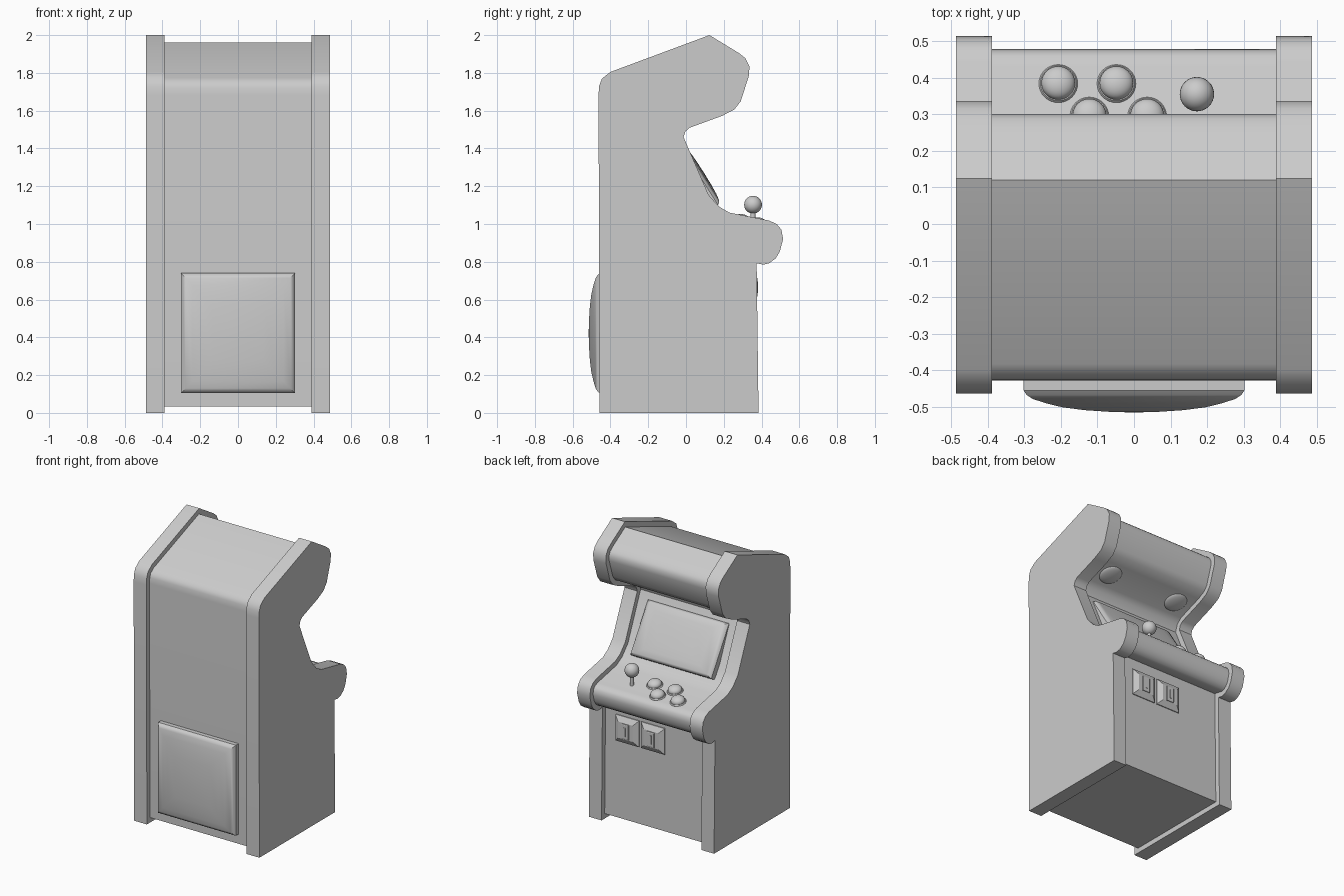
import bpy, bmesh, math
from mathutils import Matrix, Vector

cube = bpy.data.objects.get("Cube")
if cube:
    bpy.data.objects.remove(cube, do_unlink=True)

grey = bpy.data.materials.new("plain grey")
grey.use_nodes = True
COLOUR = (0.6, 0.6, 0.6, 1)
grey.diffuse_color = COLOUR
grey.node_tree.nodes["Principled BSDF"].inputs["Base Color"].default_value = COLOUR

HALF_INNER, HALF_OUTER, INSET = 0.388, 0.487, 0.035


def finish(name, bm, matrix=Matrix(), angle=32):
    bmesh.ops.recalc_face_normals(bm, faces=bm.faces)
    mesh = bpy.data.meshes.new(name)
    bm.to_mesh(mesh)
    bm.free()
    mesh.materials.append(grey)
    obj = bpy.data.objects.new(name, mesh)
    bpy.context.collection.objects.link(obj)
    obj.matrix_world = matrix
    bpy.ops.object.select_all(action='DESELECT')
    obj.select_set(True)
    bpy.context.view_layer.objects.active = obj
    bpy.ops.object.shade_smooth_by_angle(angle=math.radians(angle))
    return obj


def frame(x, y, z, normal):
    """Local x across, local y along the surface, local z along the normal."""
    n = Vector((0, *normal)).normalized()
    u = Vector((1, 0, 0))
    m = Matrix((u, n.cross(u), n)).transposed().to_4x4()
    return Matrix.Translation((x, y, z)) @ m


def extrude_profile(name, points, x0, x1):
    bm = bmesh.new()
    face = bm.faces.new([bm.verts.new((x0, y, z)) for y, z in points])
    out = bmesh.ops.extrude_face_region(bm, geom=[face])
    moved = [v for v in out["geom"] if isinstance(v, bmesh.types.BMVert)]
    bmesh.ops.translate(bm, verts=moved, vec=(x1 - x0, 0, 0))
    return finish(name, bm)


def inset_profile(points, d):
    """Move every edge of a clockwise outline inwards by d."""
    result = []
    for i, p in enumerate(points):
        a, b, c = Vector(points[i - 1]), Vector(p), Vector(points[(i + 1) % len(points)])
        e1, e2 = (b - a).normalized(), (c - b).normalized()
        n1, n2 = Vector((e1.y, -e1.x)), Vector((e2.y, -e2.x))
        result.append(tuple(b + (n1 + n2) * d / (1 + n1.dot(n2))))
    return result


def pillow(name, half_w, half_h, steps, matrix, angle=32):
    """Stack of shrinking rectangles: steps are (scale, height)."""
    bm = bmesh.new()
    rings = [[bm.verts.new((sx * half_w * s, sy * half_h * s, h))
              for sx, sy in ((-1, -1), (1, -1), (1, 1), (-1, 1))] for s, h in steps]
    for low, high in zip(rings, rings[1:]):
        for i in range(4):
            j = (i + 1) % 4
            bm.faces.new((low[i], low[j], high[j], high[i]))
    bm.faces.new(rings[0][::-1])
    bm.faces.new(rings[-1])
    return finish(name, bm, matrix, angle)


def lathe(name, steps, matrix, sides=32):
    """Turned part: steps are (radius, height)."""
    bm = bmesh.new()
    vs = [bm.verts.new((r, 0, h)) for r, h in steps]
    edges = [bm.edges.new(pair) for pair in zip(vs, vs[1:])]
    bmesh.ops.spin(bm, geom=vs + edges, axis=(0, 0, 1), cent=(0, 0, 0),
                   angle=math.tau, steps=sides, use_duplicate=False)
    bmesh.ops.remove_doubles(bm, verts=bm.verts, dist=0.0001)
    return finish(name, bm, matrix)


def dome(radius, height, base=0, n=8):
    return [(radius * math.cos(t), base + height * math.sin(t))
            for t in (math.pi / 2 * i / n for i in range(n + 1))]


# Cabinet side outline (y, z), from the rear foot up and over
outline = [(-.458, 0), (-.463, 1.685), (-.46, 1.73), (-.445, 1.77), (-.40, 1.805),
           (.124, 2), (.28, 1.905), (.315, 1.877), (.336, 1.835), (.333, 1.785),
           (.29, 1.65), (.255, 1.605), (.19, 1.572), (.02, 1.51), (-.003, 1.49),
           (-.013, 1.46), (.12, 1.153), (.175, 1.092), (.23, 1.06), (.44, 1.018),
           (.48, 1), (.505, .97), (.514, .92), (.497, .855), (.475, .818),
           (.44, .792), (.41, .785), (.374, .792), (.384, 0)]

extrude_profile("left_side_panel", outline, HALF_INNER, HALF_OUTER)
extrude_profile("right_side_panel", outline, -HALF_OUTER, -HALF_INNER)
extrude_profile("cabinet_body", inset_profile(outline, INSET), -HALF_INNER, HALF_INNER)

# Bulging cover on the rear of the cabinet
pillow("rear_cover", .302, .318,
       [(1, 0), (1, .03), (.97, .043), (.92, .053), (.8, .065), (.65, .076),
        (.45, .084), (.2, .089), (.05, .09)],
       frame(0, -.425, .422, (-1, 0)))

# Curved screen
pillow("screen", .315, .185,
       [(1, 0), (1, .043), (.97, .053), (.9, .061), (.7, .067), (.4, .07), (.05, .071)],
       frame(0, .034, 1.235, (.846, .534)))

# Speakers under the hood
for side, x in (("left", .27), ("right", -.27)):
    lathe(side + "_speaker", dome(.075, .02), frame(x, .09, 1.576, (.36, -.93)))

# Buttons: collar with a domed cap
panel_normal = (.2, .98)
for i, (x, y) in enumerate([(-.207, .382), (-.048, .382), (-.122, .293), (.036, .293)]):
    m = frame(x, y, 1.068 - .2 * y, panel_normal)
    m.translation.z -= INSET - .028
    lathe(f"button_{i + 1}", [(.053, -.03), (.053, .01), (.049, .016), (.046, .016)]
          + dome(.046, .03, .02), m)

# Joystick
lathe("joystick_stick", [(0, 0), (.013, 0), (.013, .1), (0, .1)],
      Matrix.Translation((.172, .355, .98)))
ball = [(.047 * math.sin(t), -.047 * math.cos(t))
        for t in (math.pi * i / 16 for i in range(17))]
lathe("joystick_ball", ball, Matrix.Translation((.172, .355, 1.102)))

# Coin plates with a framed slot
for side, x in (("left", .212), ("right", .012)):
    m = frame(x, .345, .665, (1, 0))
    pillow(side + "_coin_plate", .092, .092, [(1, 0), (1, .006), (.62, .026)], m, 15)
    pillow(side + "_coin_frame", .028, .052, [(1, .02), (1, .031), (.9, .033)], m, 15)
    pillow(side + "_coin_slot", .007, .03, [(1, .03), (1, .037)], m, 15)
